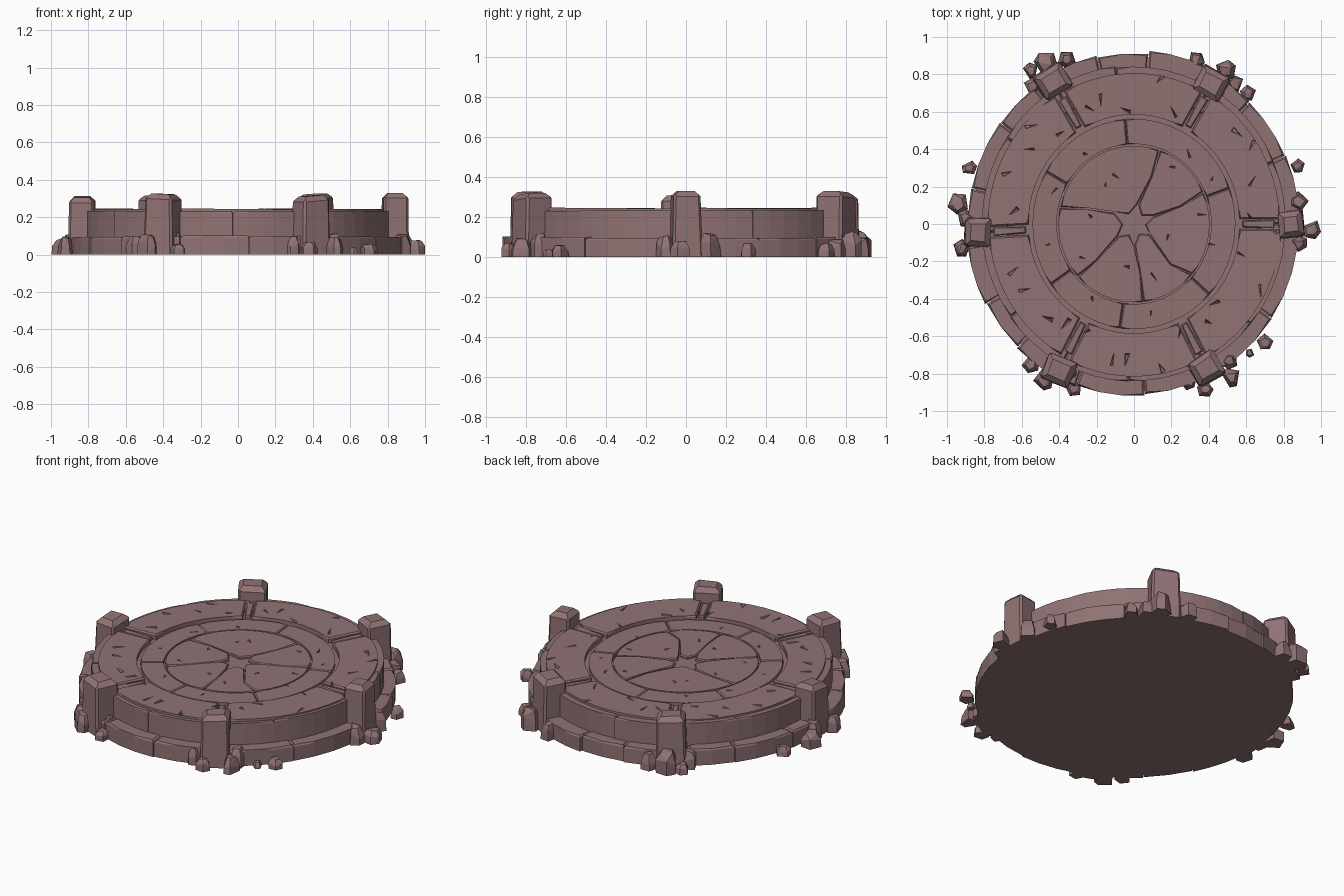
import bpy, bmesh, math, random
from math import cos, sin, radians, pi
from mathutils import Vector, Matrix

if "Cube" in bpy.data.objects:
    bpy.data.objects.remove(bpy.data.objects["Cube"])

random.seed(7)
R = random.uniform
SX = 0.965  # platform is slightly narrower in x

stone = bpy.data.materials.new("dusty_mauve_stone")
stone.diffuse_color = (0.28, 0.17, 0.175, 1)
stone.use_nodes = True
stone.node_tree.nodes["Principled BSDF"].inputs["Base Color"].default_value = stone.diffuse_color


def finish(name, bm):
    bmesh.ops.recalc_face_normals(bm, faces=bm.faces)
    me = bpy.data.meshes.new(name)
    bm.to_mesh(me)
    bm.free()
    me.materials.append(stone)
    ob = bpy.data.objects.new(name, me)
    bpy.context.collection.objects.link(ob)
    return ob


def polar(r, deg):
    return Vector((SX * r * cos(radians(deg)), r * sin(radians(deg))))


def slab(bm, pts, z0, z1, bevel=0.008, tilt=0.0):
    """Extrude an outline into a stone slab with a chipped top edge."""
    part = bmesh.new()
    low = [part.verts.new((p.x, p.y, z0)) for p in pts]
    top = [part.verts.new((p.x, p.y, z1)) for p in pts]
    n = len(pts)
    part.faces.new(low[::-1])
    cap = part.faces.new(top)
    for i in range(n):
        j = (i + 1) % n
        part.faces.new((low[i], low[j], top[j], top[i]))
    bmesh.ops.bevel(part, geom=list(cap.edges), offset=bevel, segments=1, affect='EDGES')
    c = sum(pts, Vector((0, 0))) / n
    tx, ty = R(-tilt, tilt), R(-tilt, tilt)
    for v in part.verts:
        if v.co.z > z0 + 0.001:
            v.co.z += (v.co.x - c.x) * tx + (v.co.y - c.y) * ty
    tmp = bpy.data.meshes.new("tmp")
    part.to_mesh(tmp)
    part.free()
    bm.from_mesh(tmp)
    bpy.data.meshes.remove(tmp)


def arc(r0, r1, a0, a1, step=6, gap=0.0):
    """Outline of a ring segment, gap is a constant width in units."""
    n = max(2, round((a1 - a0) / step))
    def side(r):
        g = math.degrees(gap / r)
        return [polar(r, a0 + g + (a1 - a0 - 2 * g) * i / n) for i in range(n + 1)]
    return side(r1) + side(r0)[::-1]


def disc(name, r, z0, z1, n=60):
    bm = bmesh.new()
    slab(bm, [polar(r, 360 * i / n) for i in range(n)], z0, z1, 0.006)
    return finish(name, bm)


# solid cores of both tiers
disc("lower_core", 0.895, 0.0, 0.092)
disc("upper_core", 0.825, 0.05, 0.215)

# lower tier: irregular blocks
bm = bmesh.new()
a = 0.0
while a < 359:
    b = a + R(16, 30)
    if b > 346:
        b = 360
    slab(bm, arc(0.76, R(0.91, 0.93), a, b, 8, 0.002), 0.0, R(0.094, 0.104), 0.01)
    a = b
finish("lower_tier_blocks", bm)

# upper tier: tall curved wall blocks
bm = bmesh.new()
posts = [0, 60, 120.6, 183, 242, 297.5]
spans = list(zip(posts, posts[1:] + [360]))
for a, b in spans:
    m = a + (b - a) * R(0.35, 0.65)
    for s, e in ((a, m), (m, b)):
        slab(bm, arc(0.70, R(0.838, 0.85), s, e, 6, 0.0008), 0.08, R(0.229, 0.235), 0.007)
finish("upper_tier_wall", bm)

# paving: six outer slabs, an inner ring, and a broken centre
bm = bmesh.new()
for a, b in spans:
    slab(bm, arc(0.585, R(0.805, 0.818), a, b, 6, 0.028), 0.18, 0.243, 0.008, 0.012)
outer = finish("outer_paving", bm)

bm = bmesh.new()
for a, b in spans:  # narrow strips between the outer slabs
    d = Vector((cos(radians(a)), sin(radians(a))))
    s = Vector((-d.y, d.x))
    q = [d * 0.60 - s * 0.017, d * 0.78 - s * 0.024, d * 0.78 + s * 0.024, d * 0.60 + s * 0.017]
    slab(bm, [Vector((p.x * SX, p.y)) for p in q], 0.18, 0.236, 0.006, 0.03)
finish("joint_strips", bm)

bm = bmesh.new()
marks = [20, 95, 150, 215, 262, 318, 380]
for a, b in zip(marks, marks[1:]):
    slab(bm, arc(0.428, 0.562, a, b, 6, 0.001), 0.18, 0.231, 0.006, 0.004)
inner = finish("inner_ring", bm)

# cracks: inner point, bend, rim angle
cracks = [((0.10, 0.04), (0.25, 0.09), 24), ((0.02, 0.10), (0.10, 0.25), 70),
          ((-0.10, 0.06), (-0.24, 0.08), 168), ((-0.08, -0.06), (-0.2, -0.2), 222),
          ((0.0, -0.11), (0.04, -0.26), 277), ((0.08, -0.05), (0.19, -0.22), 320)]
bm = bmesh.new()
for i, (p0, m0, r0) in enumerate(cracks):
    p1, m1, r1 = cracks[(i + 1) % 6]
    if r1 < r0:
        r1 += 360
    n = max(3, round((r1 - r0) / 8))
    rim = [polar(0.422, r0 + (r1 - r0) * k / n) for k in range(n + 1)]
    notch = (Vector(p0) + Vector(p1)) * 0.3
    pts = [Vector(p0), Vector(m0)] + rim + [Vector(m1), Vector(p1), notch]
    c = sum(pts, Vector((0, 0))) / len(pts)
    slab(bm, [c + (p - c) * 0.975 for p in pts], 0.18, 0.231, 0.006, 0.01)
centre = finish("broken_centre", bm)


# sliver shaped chips cut out of the paving
def chip_cutter(name, count, r0, r1):
    bm = bmesh.new()
    for k in range(count):
        c = polar(R(r0, r1), 360 * (k + R(0.1, 0.9)) / count)
        length, width, turn = R(0.04, 0.085), R(0.010, 0.024), R(0, 2 * pi)
        d = Vector((cos(turn), sin(turn)))
        s = Vector((-d.y, d.x))
        tri = [c - d * length, c + d * length * 0.5 + s * width, c + d * length * 0.6 - s * width]
        up = [bm.verts.new((p.x, p.y, 0.27)) for p in tri]
        m = c + d * length * 0.3
        tip = bm.verts.new((m.x, m.y, 0.205))
        bm.faces.new(up)
        for i in range(3):
            bm.faces.new((up[i], up[(i + 1) % 3], tip))
    ob = finish(name, bm)
    ob.hide_render = True
    ob.hide_set(True)
    return ob


for ob, count, r0, r1 in ((outer, 30, 0.61, 0.79), (inner, 8, 0.45, 0.54), (centre, 9, 0.2, 0.40)):
    mod = ob.modifiers.new("chips", 'BOOLEAN')
    mod.operation = 'DIFFERENCE'
    mod.solver = 'EXACT'
    mod.object = chip_cutter(ob.name + "_chips", count, r0, r1)

# six leaning posts: radius, angle, half width, height
for i, (r, h, w) in enumerate([(0.875, 0.33, 0.075), (0.865, 0.325, 0.085), (0.885, 0.315, 0.085),
                               (0.87, 0.31, 0.08), (0.885, 0.325, 0.085), (0.87, 0.315, 0.085)]):
    bm = bmesh.new()
    bmesh.ops.create_cube(bm, size=2)
    lean = R(-0.07, 0.07)
    for v in bm.verts:
        top = v.co.z > 0
        k = w * (0.92 if top else 1.0)
        v.co = Vector((v.co.x * k * 0.9 + R(-.006, .006), v.co.y * k + R(-.006, .006),
                       h + v.co.y * lean * 0.1 if top else 0))
    roof = [e for e in bm.edges if all(v.co.z > 0.1 for v in e.verts)]
    bmesh.ops.bevel(bm, geom=roof, offset=0.028, segments=1, affect='EDGES')
    sides = [e for e in bm.edges if abs(e.verts[0].co.z - e.verts[1].co.z) > 0.15]
    bmesh.ops.bevel(bm, geom=sides, offset=0.012, segments=1, affect='EDGES')
    p = Vector((r * cos(radians(posts[i])) * 0.96, r * sin(radians(posts[i])), 0))
    bm.transform(Matrix.Translation(p) @ Matrix.Rotation(radians(posts[i] + R(-6, 6)), 4, 'Z'))
    finish(f"post_{i + 1}", bm)

# fallen rubble around the posts: x, y, half size, height
rubble = [(-.94, .11, .06, .09), (-.88, .30, .042, .06), (-.92, -.13, .05, .10), (-.90, .03, .05, .12),
          (.95, -.03, .055, .08), (.875, .31, .04, .07), (.88, .12, .055, .12), (.88, -.10, .05, .11),
          (.33, .875, .05, .10), (.49, .82, .06, .13), (.54, .75, .05, .09), (.61, .70, .045, .07),
          (-.47, .86, .065, .14), (-.36, .88, .05, .10), (-.55, .82, .045, .06), (-.54, .74, .05, .11),
          (-.55, -.75, .05, .11), (-.32, -.88, .045, .06), (-.48, -.83, .06, .11), (-.34, -.80, .045, .12),
          (.52, -.82, .055, .10), (.51, -.73, .05, .12), (.70, -.63, .045, .06), (.38, -.885, .045, .07),
          (.62, -.69, .025, .04), (.29, -.85, .04, .10)]
bm = bmesh.new()
for x, y, s, h in rubble:
    rock = bmesh.new()
    turn = R(0, pi)
    for k in range(5):
        t = turn + k * 2 * pi / 5 + R(-.3, .3)
        for z, f in ((0, 1.0), (h * R(0.35, 0.7), R(0.9, 1.05)), (h * R(0.85, 1), R(0.45, 0.7))):
            rock.verts.new((max(-1, min(1, x + s * f * cos(t))),
                            max(-.93, min(.93, y + s * f * sin(t))), z))
    hull = bmesh.ops.convex_hull(rock, input=rock.verts)
    loose = [v for v in rock.verts if not v.link_faces]
    bmesh.ops.delete(rock, geom=loose, context='VERTS')
    tmp = bpy.data.meshes.new("tmp")
    rock.to_mesh(tmp)
    rock.free()
    bm.from_mesh(tmp)
    bpy.data.meshes.remove(tmp)
finish("rubble", bm)
